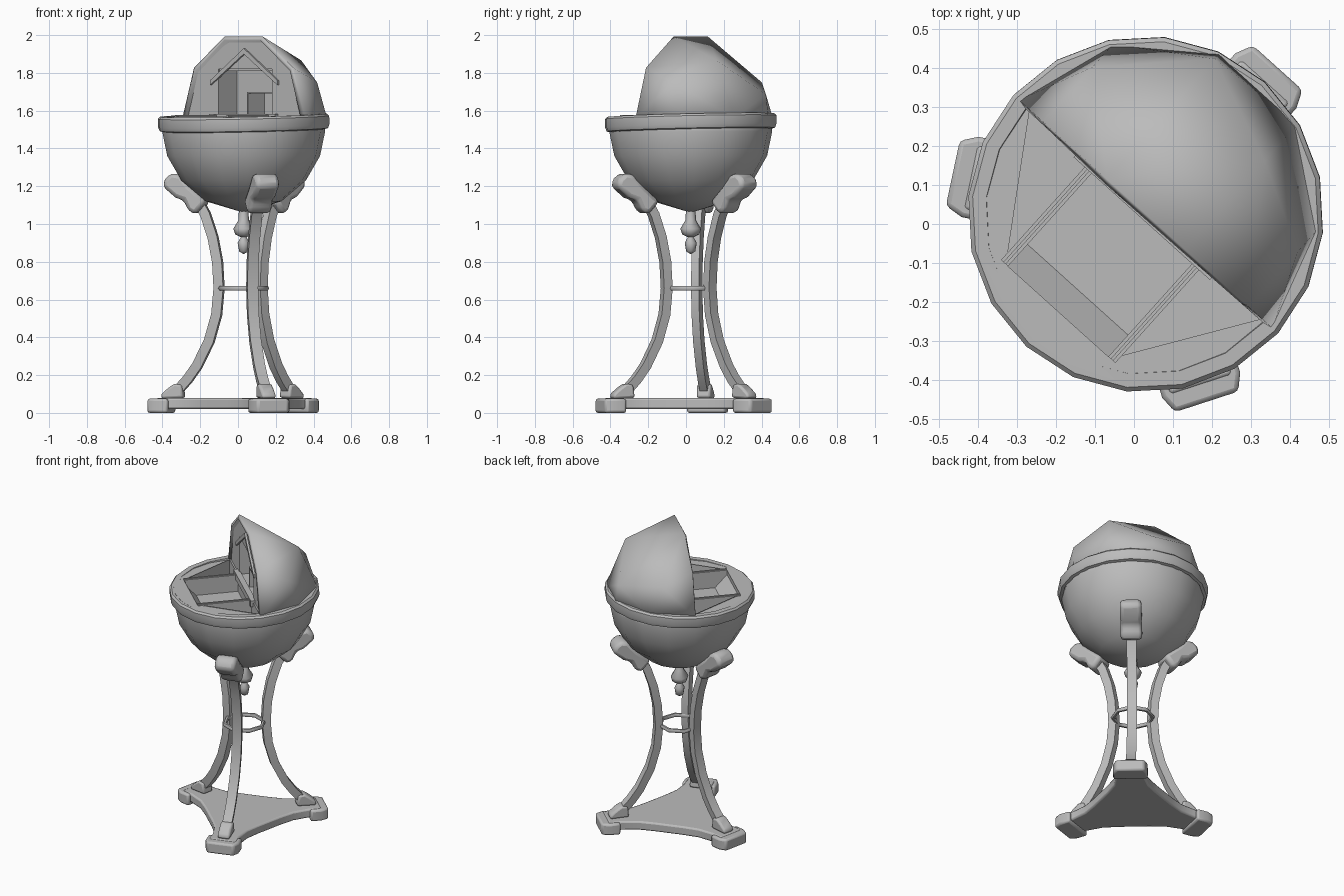
import bpy, bmesh, math
from mathutils import Matrix, Vector

cube = bpy.data.objects.get("Cube")
if cube:
    bpy.data.objects.remove(cube)

grey = bpy.data.materials.new("plain grey")
grey.use_nodes = True
grey.diffuse_color = (0.5, 0.5, 0.5, 1)
grey.node_tree.nodes["Principled BSDF"].inputs["Base Color"].default_value = (0.5, 0.5, 0.5, 1)

# Local frame: +x runs towards the closed side of the globe
FRAME = Matrix.Translation((0.03, 0.025, 0)) @ Matrix.Rotation(math.radians(48), 4, 'Z')
DECK = 1.57


def polar(r, a):
    return r * math.cos(a), r * math.sin(a)


def finish(name, bm, smooth=None, turn=0, thick=0, bevel=0):
    bmesh.ops.remove_doubles(bm, verts=bm.verts, dist=1e-5)
    bmesh.ops.recalc_face_normals(bm, faces=bm.faces)
    me = bpy.data.meshes.new(name)
    bm.to_mesh(me)
    bm.free()
    me.materials.append(grey)
    ob = bpy.data.objects.new(name, me)
    bpy.context.collection.objects.link(ob)
    ob.matrix_world = FRAME @ Matrix.Rotation(turn, 4, 'Z')
    if thick:
        mod = ob.modifiers.new("wall", 'SOLIDIFY')
        mod.thickness, mod.offset = thick, -1
    if bevel:
        mod = ob.modifiers.new("soft edge", 'BEVEL')
        mod.width, mod.segments = bevel, 2
    if smooth:
        bpy.ops.object.select_all(action='DESELECT')
        ob.select_set(True)
        bpy.context.view_layer.objects.active = ob
        bpy.ops.object.shade_smooth_by_angle(angle=math.radians(smooth))
    return ob


def add_faces(bm, verts, faces):
    vs = [bm.verts.new(v) for v in verts]
    for f in faces:
        bm.faces.new([vs[i] for i in f])


def prism(name, points, vec, **kw):
    """Flat outline pushed along a vector."""
    bm = bmesh.new()
    face = bm.faces.new([bm.verts.new(p) for p in points])
    ext = bmesh.ops.extrude_face_region(bm, geom=[face], use_keep_orig=True)["geom"]
    bmesh.ops.translate(bm, vec=vec, verts=[g for g in ext if isinstance(g, bmesh.types.BMVert)])
    return finish(name, bm, **kw)


def box(name, lo, hi, **kw):
    pts = [(lo[0], lo[1], lo[2]), (hi[0], lo[1], lo[2]), (hi[0], hi[1], lo[2]), (lo[0], hi[1], lo[2])]
    return prism(name, pts, (0, 0, hi[2] - lo[2]), **kw)


def lathe(name, profile, steps, closed=False, **kw):
    bm = bmesh.new()
    vs = [bm.verts.new((r, 0, z)) for r, z in profile]
    edges = [bm.edges.new(p) for p in zip(vs, vs[1:] + vs[:1] if closed else vs[1:])]
    bmesh.ops.spin(bm, geom=vs + edges, cent=(0, 0, 0), axis=(0, 0, 1),
                   angle=math.tau, steps=steps, use_duplicate=False)
    return finish(name, bm, **kw)


def sweep(name, path, radial, wide, **kw):
    """Rectangular bar following a path in the x-z plane."""
    bm = bmesh.new()
    pts = [Vector((r, 0, z)) for r, z in path]
    verts, faces = [], []
    for i, p in enumerate(pts):
        t = (pts[min(i + 1, len(pts) - 1)] - pts[max(i - 1, 0)]).normalized()
        n = Vector((t.z, 0, -t.x)) * radial / 2
        s = Vector((0, wide / 2, 0))
        verts += [p + n + s * 0.7, p + n - s * 0.7, p - n - s, p - n + s]
    for i in range(len(pts) - 1):
        a = i * 4
        faces += [(a + k, a + (k + 1) % 4, a + 4 + (k + 1) % 4, a + 4 + k) for k in range(4)]
    e = len(verts) - 4
    faces += [(0, 1, 2, 3), (e, e + 1, e + 2, e + 3)]
    add_faces(bm, verts, faces)
    return finish(name, bm, **kw)


# Bowl, rim and hanging finial
lathe("bowl", [(0.43, 1.54), (0.432, 1.49), (0.405, 1.36), (0.33, 1.23), (0.2, 1.12), (0, 1.06)],
      16, smooth=60, thick=0.012)
rim = lathe("rim", [(0.43, 1.495), (0.448, 1.5), (0.456, 1.52), (0.456, 1.565), (0.445, 1.576),
                    (0.41, 1.576), (0.405, 1.55)], 20, closed=True, smooth=40)
rim.matrix_world = rim.matrix_world @ Matrix.Translation((0, 0, 1.54)) \
    @ Matrix.Rotation(-0.03, 4, 'Y') @ Matrix.Translation((0, 0, -1.54))
lathe("finial", [(0, 0.84), (0.024, 0.855), (0.032, 0.9), (0.015, 0.93), (0.045, 0.945), (0.055, 0.975),
                 (0.028, 1.02), (0.025, 1.08)], 8, smooth=50)

# Deck around a half-hexagonal tray, solid under the lid
well = [(0, 0.4), (-0.335, 0.18), (-0.335, -0.18), (0, -0.4)]
arc = [polar(0.43, math.pi * (1.5 - i / 12)) for i in range(13)]
prism("deck_open_side", [(x, y, DECK - 0.02) for x, y in arc + well], (0, 0, 0.015))
prism("deck_lid_side", [(-x, y, DECK - 0.02) for x, y in arc], (0, 0, 0.015))

# Tray walls, floor and partitions
bm = bmesh.new()
add_faces(bm, [(x, y, z) for z in (1.46, DECK) for x, y in well],
          [(0, 1, 2, 3)] + [(i, (i + 1) % 4, 4 + (i + 1) % 4, 4 + i) for i in range(4)])
finish("tray", bm)
for side in (-1, 1):
    y = side * 0.185
    box("tray_partition", (-0.335, y - 0.012, 1.46), (0, y + 0.012, DECK))
    box("tray_partition_bead", (-0.335, y - 0.004, DECK), (0, y + 0.004, DECK + 0.006))
prism("tray_sloped_end", [(-0.335, -0.175, 1.46), (-0.26, -0.175, 1.46), (-0.335, -0.175, 1.54)], (0, 0.35, 0))
box("tray_front_bar", (-0.015, -0.235, 1.54), (0.02, 0.235, DECK + 0.012))

# Quarter-globe lid, its poles on the hinge axis
HINGE, R = 1.56, 0.455
rows = [math.radians(a) for a in (0, 36, 72, 108, 144, 180)]
bm = bmesh.new()
grid = []
for i, a in enumerate(rows):
    ring = R * math.sin(a)
    bend = [90, 17, 0] if i == 2 else [90, 45, 0]
    for deg in bend:
        dx, dz = polar(ring, math.radians(deg))
        grid.append((dx, R * 0.96 * math.cos(a), HINGE + dz))
quads = []
for i in range(5):
    for j in range(2):
        a = i * 3 + j
        q = (a, a + 1, a + 4, a + 3)
        quads.append(q)
add_faces(bm, grid, quads)
bmesh.ops.triangulate(bm, faces=bm.faces[:])
finish("lid", bm, smooth=65, thick=0.025)

# Lid facade with a square doorway
arch = [(0.012, 0.93 * R * math.cos(a), HINGE + 0.94 * R * math.sin(a)) for a in rows]
door = [(0.012, y, z) for y, z in ((-0.19, HINGE), (-0.19, 1.82), (0.19, 1.82), (0.19, HINGE))]
prism("lid_facade", arch + door, (0.012, 0, 0))

# Cabinet behind the doorway, with a shelf
for side in (-1, 1):
    box("cabinet_side", (0.02, side * 0.195 - 0.005, HINGE), (0.17, side * 0.195 + 0.005, 1.82))
box("cabinet_back", (0.16, -0.19, HINGE), (0.17, 0.19, 1.82))
box("cabinet_top", (0.02, -0.19, 1.81), (0.17, 0.19, 1.82))
box("cabinet_divider", (0.03, -0.005, HINGE), (0.16, 0.005, 1.7))
box("cabinet_shelf", (0.03, -0.19, 1.69), (0.16, 0, 1.7))

# Gable moulding over the doorway
for s in (-1, 1):
    prism("gable_moulding", [(0, 0, 1.93), (0, s * 0.24, 1.76), (0, s * 0.24, 1.735), (0, 0, 1.9)],
          (0.014, 0, 0))

# Ring tying the legs together
lathe("leg_ring", [(0.122 + x, 0.66 + z) for x, z in (polar(0.013, k * math.tau / 6) for k in range(6))],
      8, closed=True, smooth=60)

# Legs with paws and carved heads
leg_path = [(0.25, 1.13), (0.205, 1.05), (0.165, 0.93), (0.14, 0.8), (0.132, 0.66), (0.145, 0.52),
            (0.185, 0.38), (0.25, 0.25), (0.3, 0.18), (0.35, 0.125)]
head = [(0.19, 1.12), (0.25, 1.05), (0.29, 1.07), (0.315, 1.125), (0.36, 1.14), (0.43, 1.2),
        (0.415, 1.24), (0.38, 1.27), (0.33, 1.26), (0.28, 1.2)]
paw = [(0.32, 0.08), (0.44, 0.075), (0.44, 0.1), (0.405, 0.13), (0.37, 0.155), (0.33, 0.15)]
for k in range(3):
    turn = k * math.tau / 3
    sweep("leg", leg_path, 0.05, 0.06, turn=turn, smooth=40)
    prism("leg_head", [(r, -0.065, z) for r, z in head], (0, 0.13, 0), turn=turn, bevel=0.022, smooth=60)
    prism("paw", [(r, -0.038, z) for r, z in paw], (0, 0.076, 0), turn=turn, bevel=0.012, smooth=60)
    pad = [(0.39, -0.105), (0.46, -0.105), (0.505, -0.085), (0.505, 0.085), (0.46, 0.105), (0.39, 0.105)]
    prism("base_pad", [(x, y, 0) for x, y in pad], (0, 0, 0.075), turn=turn, bevel=0.012, smooth=50)

# Three-cornered base slab with hollow sides
outline = []
for k in range(3):
    rot = Matrix.Rotation(k * math.tau / 3, 2)
    half = [(0.46, 0.085), (0.38, 0.085), (0.28, 0.105), (0.19, 0.15)]
    side = [(x, -y) for x, y in reversed(half)] + half
    outline += [(*(rot @ Vector(p)), 0.02) for p in side]
prism("base_slab", outline, (0, 0, 0.058), bevel=0.01, smooth=50)
